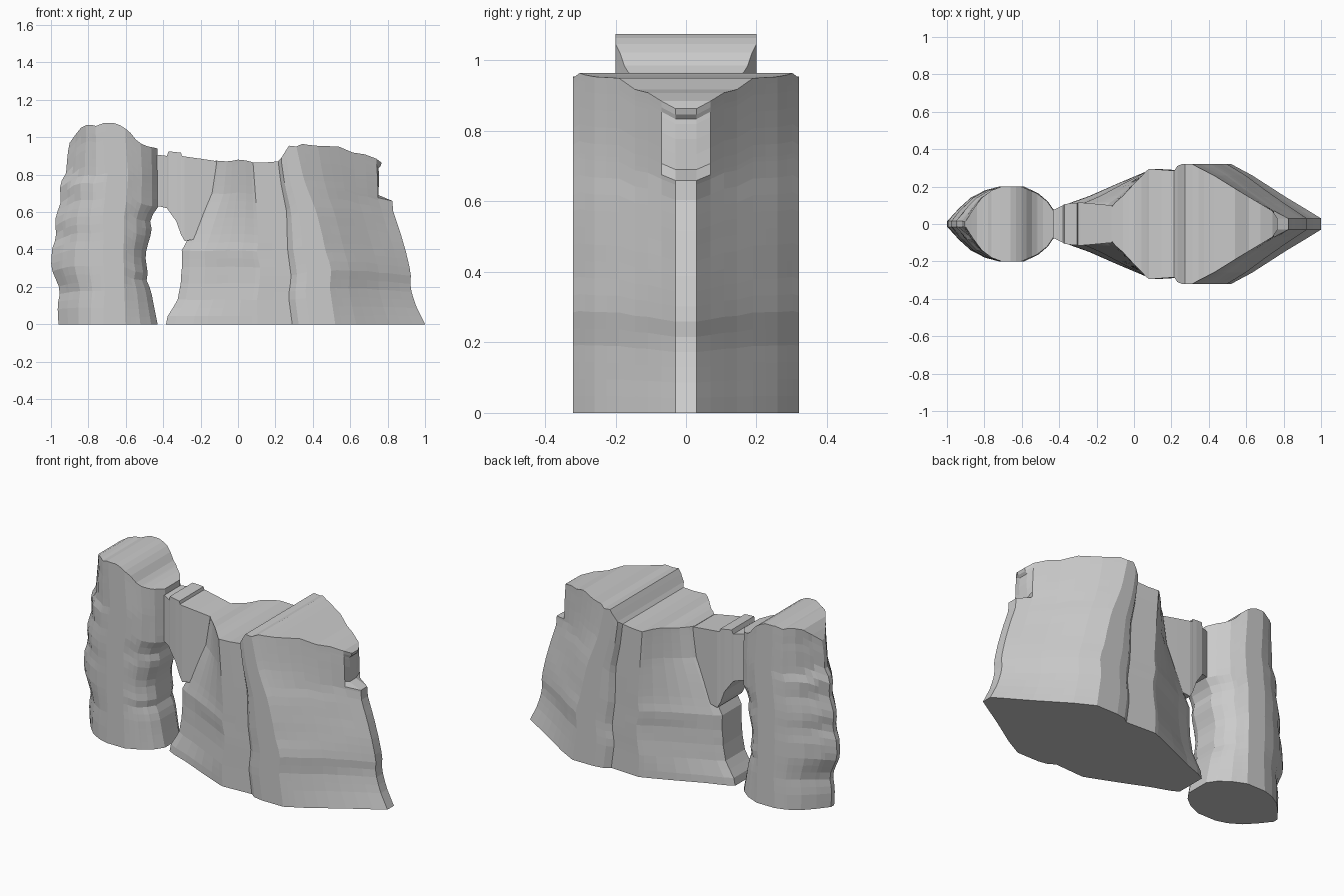
import bpy, bmesh


def lerp_table(pts, t):
    """Piecewise linear lookup in a list of (key, value)."""
    if t <= pts[0][0]:
        return pts[0][1]
    for (a, va), (b, vb) in zip(pts, pts[1:]):
        if t <= b:
            return va + (vb - va) * (t - a) / (b - a)
    return pts[-1][1]


def rock_block(name, guides, halves, params, top, bottom=((0, 0),), levels=(0, 1)):
    """Columns run along guide lines x(z); thickness is mirrored in y;
    the height of each column is cut by the top outline z(x)."""
    def x_at(g, z):
        i = min(int(g), len(guides) - 2)
        f = g - i
        return lerp_table(guides[i], z) * (1 - f) + lerp_table(guides[i + 1], z) * f

    bm = bmesh.new()
    grid = []
    for g in params:
        lo, hi = 0.3, 1.2
        for _ in range(30):
            mid = (lo + hi) / 2
            if lerp_table(top, x_at(g, mid)) > mid:
                lo = mid
            else:
                hi = mid
        z0, h = lerp_table(bottom, x_at(g, 0)), lerp_table(halves, g)
        col = []
        for f in levels:
            z = z0 + (lo - z0) * f
            x = x_at(g, z)
            col.append((bm.verts.new((x, -h, z)), bm.verts.new((x, h, z))))
        grid.append(col)
    n = len(levels)
    for a, b in zip(grid, grid[1:]):
        for i in range(n - 1):
            bm.faces.new((a[i][0], b[i][0], b[i + 1][0], a[i + 1][0]))
            bm.faces.new((b[i][1], a[i][1], a[i + 1][1], b[i + 1][1]))
        bm.faces.new((a[-1][0], b[-1][0], b[-1][1], a[-1][1]))
        bm.faces.new((a[0][1], b[0][1], b[0][0], a[0][0]))
    for c in (grid[0], grid[-1]):
        for i in range(n - 1):
            bm.faces.new((c[i][0], c[i + 1][0], c[i + 1][1], c[i][1]))
    bmesh.ops.recalc_face_normals(bm, faces=bm.faces)
    me = bpy.data.meshes.new(name)
    bm.to_mesh(me)
    bm.free()
    ob = bpy.data.objects.new(name, me)
    bpy.context.collection.objects.link(ob)
    return ob


def spread(n, last):
    return [last * i / n for i in range(n + 1)]


# Left free-standing pillar
pillar_left = [(0, -.96), (.1, -.965), (.18, -.95), (.22, -.965), (.3, -1), (.4, -.995),
               (.47, -.97), (.55, -.98), (.62, -.96), (.66, -.945), (.75, -.955),
               (.8, -.92), (.92, -.91), (.97, -.9)]
pillar_mid = [(0, -.66), (.3, -.65), (.6, -.66), (.8, -.64), (1.0, -.66)]
pillar_right = [(0, -.43), (.1, -.45), (.18, -.465), (.25, -.495), (.28, -.48), (.34, -.495),
                (.4, -.49), (.5, -.46), (.55, -.47), (.6, -.45), (.63, -.425), (.94, -.43)]
rock_block("left_pillar", [pillar_left, pillar_mid, pillar_right],
           [(0, .015), (.17, .08), (.36, .14), (.58, .18), (.8, .2), (1.25, .2),
            (1.6, .165), (1.85, .12), (2, .07)],
           sorted(set(spread(16, 2) + [.17, .36, .58, .8, 1.6, 1.85])),
           [(-.92, .93), (-.9, .97), (-.88, 1.0), (-.84, 1.05), (-.8, 1.07), (-.76, 1.06),
            (-.72, 1.075), (-.66, 1.075), (-.62, 1.06), (-.58, 1.03), (-.54, .98),
            (-.5, .955), (-.43, .94)],
           levels=spread(24, 1))

# Large right-hand mass: left edge, two ribs, main ridge, tip shoulder, tip
edge = [(0, -.385), (.05, -.375), (.12, -.325), (.2, -.31), (.25, -.3), (.28, -.31),
        (.33, -.29), (.36, -.305), (.4, -.3), (.45, -.27), (.6, -.2), (.7, -.15), (.87, -.12)]
rib_a = [(0, .105), (.12, .1), (.22, .115), (.3, .12), (.38, .1), (.45, .11), (.6, .1), (.87, .08)]
rib_b = [(0, .29), (.15, .27), (.25, .285), (.4, .265), (.6, .26), (.75, .23), (.87, .215)]
ridge = [(0, .52), (.1, .505), (.2, .49), (.3, .5), (.4, .465), (.46, .455), (.6, .42),
         (.7, .38), (.78, .35), (.96, .31)]
shoulder = [(0, .935), (.1, .89), (.2, .86), (.27, .865), (.38, .84), (.5, .8), (.62, .765),
            (.66, .75), (.8, .745), (.88, .74)]
tip = [(0, 1), (.1, .95), (.2, .92), (.27, .925), (.38, .9), (.5, .865), (.6, .83),
       (.66, .825), (.667, .75), (.8, .755), (.84, .75), (.85, .77), (.88, .765)]
rock_block("right_mass", [edge, rib_a, rib_b, ridge, shoulder, tip],
           [(0, .09), (.1, .115), (.3, .15), (.6, .215), (.94, .285), (1, .295), (2, .285),
            (2.15, .31), (2.4, .32), (3, .32), (3.27, .26), (3.7, .145), (4, .07), (5, .03)],
           [0, .1, .3, .45, .6, .8, .94, 1, 1.5, 2, 2.15, 2.4, 2.6, 2.85, 3, 3.08, 3.15,
            3.27, 3.4, 3.53, 3.7, 3.85, 4, 5],
           [(-.12, .875), (-.05, .87), (0, .88), (.05, .875), (.08, .865), (.21, .865),
            (.24, .9), (.27, .955), (.32, .95), (.34, .965), (.4, .955), (.54, .95),
            (.6, .92), (.7, .905), (.76, .875), (.77, .86)],
           levels=sorted(spread(20, 1) + [.753, .764, .966, .98]))

# Bridge between pillar and mass
bridge_x = [-.46, -.42, -.38, -.372, -.33, -.305, -.3, -.285, -.2, -.12, -.08]
rock_block("bridge", [[(0, x)] for x in bridge_x],
           [(0, .065), (1, .08), (2, .1), (4, .112), (7, .115), (9, .1), (10, .09)],
           range(len(bridge_x)),
           [(-.42, .905), (-.38, .9), (-.372, .925), (-.305, .917), (-.3, .9),
            (-.285, .897), (-.2, .885), (-.12, .873), (-.08, .86)],
           bottom=[(-.42, .63), (-.38, .62), (-.33, .55), (-.305, .48), (-.285, .445), (-.2, .46), (-.08, .5)],
           levels=spread(5, 1))
